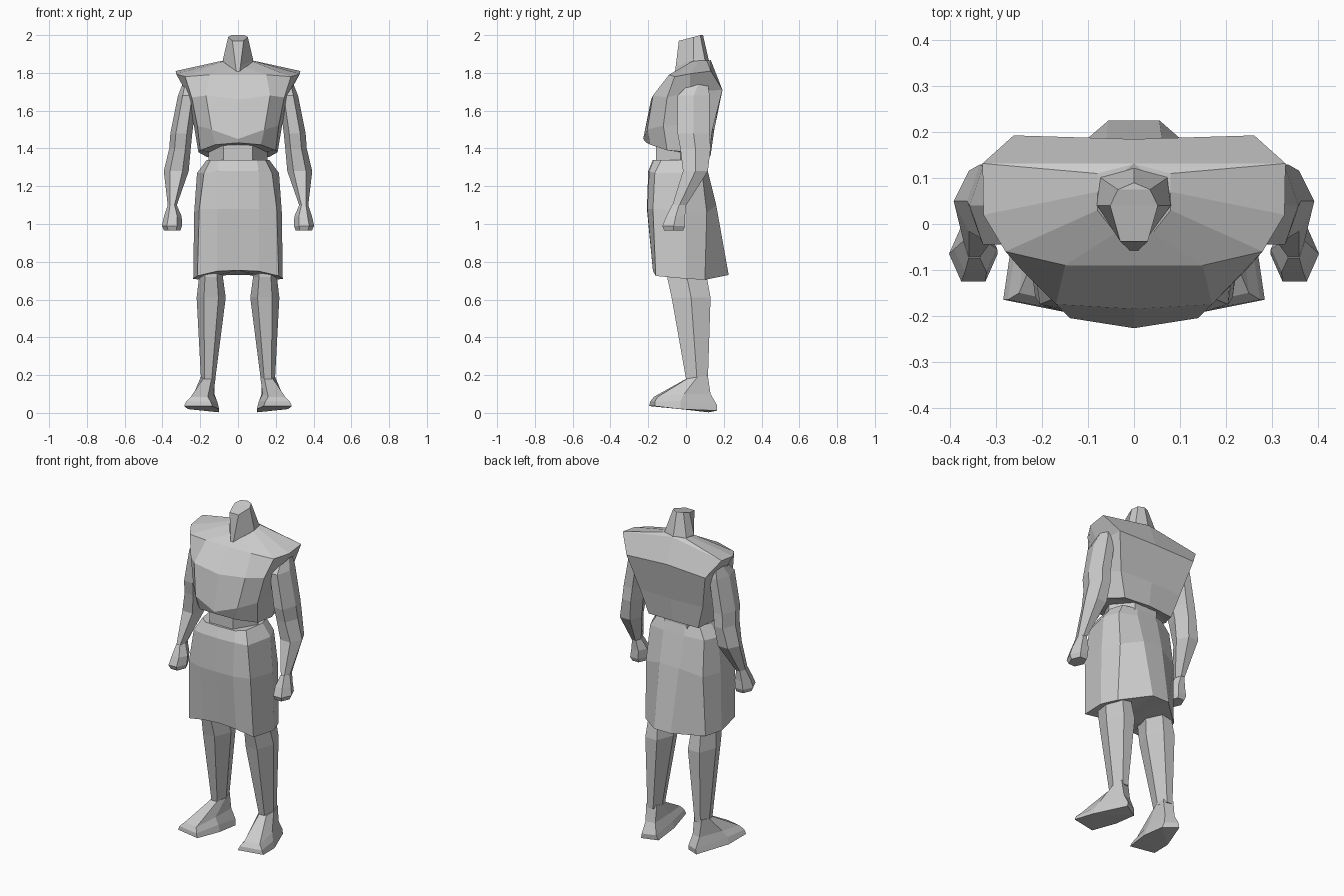
import bpy, bmesh
from math import cos, sin, pi


def loft(name, rings, mirrored=False):
    """Skin closed rings of equal point count, cap both ends."""
    bm = bmesh.new()
    vs = [[bm.verts.new(p) for p in r] for r in rings]
    n = len(vs[0])
    for a, b in zip(vs, vs[1:]):
        for i in range(n):
            j = (i + 1) % n
            bm.faces.new((a[i], a[j], b[j], b[i]))
    bm.faces.new(vs[0][::-1])
    bm.faces.new(vs[-1])
    bmesh.ops.triangulate(bm, faces=[f for f in bm.faces if len(f.verts) > 4])
    bmesh.ops.recalc_face_normals(bm, faces=bm.faces)
    me = bpy.data.meshes.new(name)
    bm.to_mesh(me)
    bm.free()
    ob = bpy.data.objects.new(name, me)
    bpy.context.collection.objects.link(ob)
    if mirrored:
        m = ob.modifiers.new("mirror", 'MIRROR')
        m.use_mirror_merge = False
    return ob


def sym(half):
    """Full ring from its x >= 0 half (front to back)."""
    return half + [(-x, y, z) for x, y, z in reversed(half) if x > 0]


def hexring(cx, cy, z, rx, ry):
    return [(cx + rx * cos(i * pi / 3), cy + ry / 0.866 * sin(i * pi / 3), z) for i in range(6)]


# neck stump
loft("neck", [sym(r) for r in (
    [(.006, -.06, 1.79), (.082, .04, 1.84), (.078, .11, 1.84), (0, .135, 1.82)],
    [(.012, -.055, 1.83), (.08, .04, 1.87), (.072, .10, 1.87), (0, .12, 1.87)],
    [(.03, -.038, 1.97), (.052, .04, 1.99), (.035, .075, 2.0), (0, .09, 2.0)])])

# broad shouldered upper garment
loft("tunic_top", [sym(r) for r in (
    [(0, -.21, 1.43), (.12, -.19, 1.42), (.20, -.10, 1.39), (.21, .02, 1.38), (.165, .12, 1.355), (0, .13, 1.36)],
    [(0, -.227, 1.45), (.14, -.205, 1.50), (.215, -.12, 1.52), (.235, .03, 1.53), (.21, .14, 1.50), (0, .15, 1.50)],
    [(0, -.185, 1.66), (.17, -.175, 1.68), (.245, -.10, 1.67), (.275, .02, 1.70), (.262, .193, 1.71), (0, .185, 1.72)],
    [(0, -.09, 1.79), (.15, -.09, 1.79), (.28, -.06, 1.78), (.328, .02, 1.795), (.33, .132, 1.81), (0, .132, 1.865)],
    [(0, -.055, 1.81), (.04, -.02, 1.83), (.08, .03, 1.86), (.08, .07, 1.865), (.08, .11, 1.865), (0, .131, 1.867)])])

# waist
loft("waist", [hexring(0, -.03, z, .155, .13) for z in (1.28, 1.42)])

# skirt
loft("skirt", [sym(r) for r in (
    [(0, -.17, .755), (.11, -.175, .75), (.215, -.16, .725), (.237, 0, .71), (.20, .10, .705), (.055, .226, .73)],
    [(0, -.207, 1.08), (.11, -.205, 1.08), (.205, -.175, 1.08), (.232, 0, 1.06), (.19, .11, 1.06), (.065, .16, 1.10)],
    [(0, -.20, 1.28), (.11, -.195, 1.28), (.18, -.165, 1.27), (.217, 0, 1.27), (.18, .085, 1.27), (.07, .115, 1.28)],
    [(0, -.175, 1.34), (.10, -.17, 1.34), (.145, -.13, 1.34), (.165, 0, 1.34), (.14, .07, 1.34), (.06, .10, 1.335)])])

# arms with fists
loft("arm", [hexring(*r) for r in (
    (.265, .07, 1.75, .025, .045), (.268, .04, 1.68, .05, .085),
    (.300, .04, 1.48, .058, .085), (.307, .05, 1.40, .057, .08),
    (.327, .05, 1.28, .066, .066), (.348, -.035, 1.10, .024, .037))], True)
loft("fist", [hexring(*r) for r in (
    (.348, -.037, 1.10, .024, .037), (.345, -.055, 1.04, .047, .05),
    (.350, -.065, .99, .053, .06), (.348, -.065, .965, .043, .05))], True)

# legs
loft("leg", [hexring(*r) for r in (
    (.13, 0, .92, .08, .10), (.143, .005, .72, .063, .105),
    (.142, .027, .61, .077, .103), (.158, .058, .18, .038, .058))], True)

# feet turned outwards: sole, instep, ankle
loft("foot", [
    [(.10, .12, .003), (.185, .165, .012), (.265, -.03, .02), (.285, -.165, .036), (.135, -.195, .036), (.10, -.03, .02)],
    [(.108, .13, .035), (.18, .165, .04), (.255, -.03, .06), (.275, -.165, .06), (.145, -.19, .06), (.11, -.03, .06)],
    [(.125, .115, .10), (.18, .13, .10), (.235, -.01, .10), (.25, -.15, .085), (.16, -.17, .085), (.13, -.03, .10)],
    [(.125, .10, .20), (.185, .115, .20), (.197, .06, .19), (.185, .005, .18), (.14, 0, .18), (.118, .05, .19)]], True)
